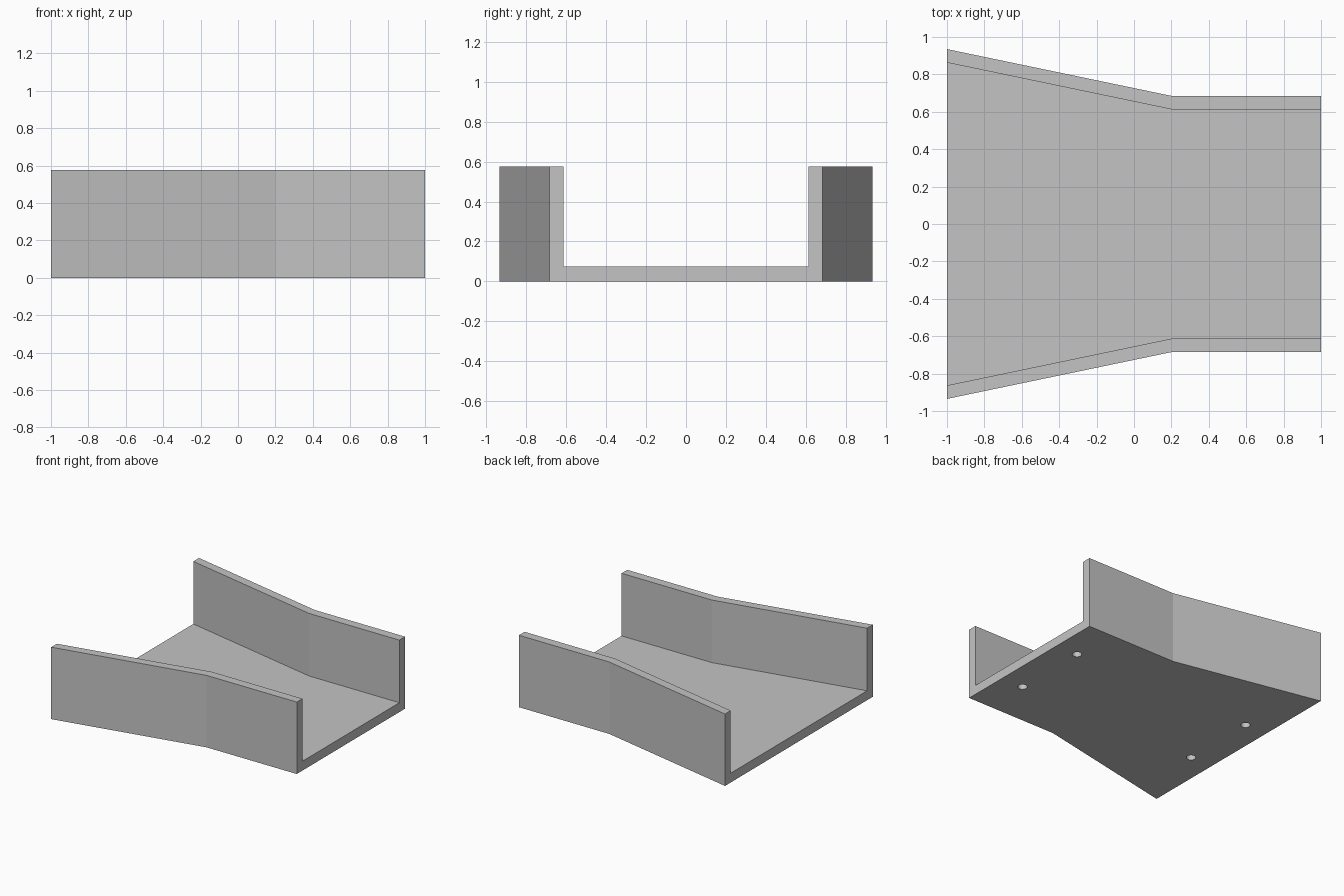
import bpy, bmesh

cube = bpy.data.objects.get("Cube")
if cube:
    bpy.data.objects.remove(cube, do_unlink=True)

HEIGHT, FLOOR, WALL = 0.576, 0.075, 0.072
HOLE_RADIUS, HOLE_DEPTH = 0.035, 0.055
STATIONS = [(-1.0, 0.935), (0.2, 0.685), (1.0, 0.685)]  # x, outer half width

grey = bpy.data.materials.new("plain grey")
grey.use_nodes = True
colour = (0.55, 0.55, 0.55, 1)
grey.diffuse_color = colour
grey.node_tree.nodes["Principled BSDF"].inputs["Base Color"].default_value = colour


def make_object(name, bm):
    bmesh.ops.recalc_face_normals(bm, faces=bm.faces)
    mesh = bpy.data.meshes.new(name)
    bm.to_mesh(mesh)
    bm.free()
    mesh.materials.append(grey)
    obj = bpy.data.objects.new(name, mesh)
    bpy.context.collection.objects.link(obj)
    return obj


def section(half):
    """U-shaped cross-section, as quads-friendly corner points."""
    inner = half - WALL
    return [(-half, 0), (half, 0), (half, HEIGHT), (inner, HEIGHT),
            (inner, FLOOR), (-inner, FLOOR), (-inner, HEIGHT), (-half, HEIGHT)]


# Flared channel: loft the U section along x
bm = bmesh.new()
rings = [[bm.verts.new((x, y, z)) for y, z in section(half)] for x, half in STATIONS]
for a, b in zip(rings, rings[1:]):
    for i in range(len(a)):
        j = (i + 1) % len(a)
        bm.faces.new((a[i], a[j], b[j], b[i]))
for ring in (rings[0], rings[-1]):
    bm.faces.new(ring)
channel = make_object("flared_channel", bm)

# Four blind screw holes in the underside
bm = bmesh.new()
for x in (-0.805, 0.805):
    for y in (-0.31, 0.31):
        hole = bmesh.ops.create_cone(bm, cap_ends=True, segments=24, radius1=HOLE_RADIUS,
                                     radius2=HOLE_RADIUS, depth=2 * HOLE_DEPTH)
        bmesh.ops.translate(bm, verts=hole["verts"], vec=(x, y, 0))
cutter = make_object("hole_cutter", bm)
cutter.hide_render = True

cut = channel.modifiers.new("screw holes", "BOOLEAN")
cut.operation = "DIFFERENCE"
cut.solver = "EXACT"
cut.object = cutter
bpy.context.view_layer.objects.active = channel
channel.select_set(True)
bpy.ops.object.modifier_apply(modifier=cut.name)
bpy.data.objects.remove(cutter, do_unlink=True)
